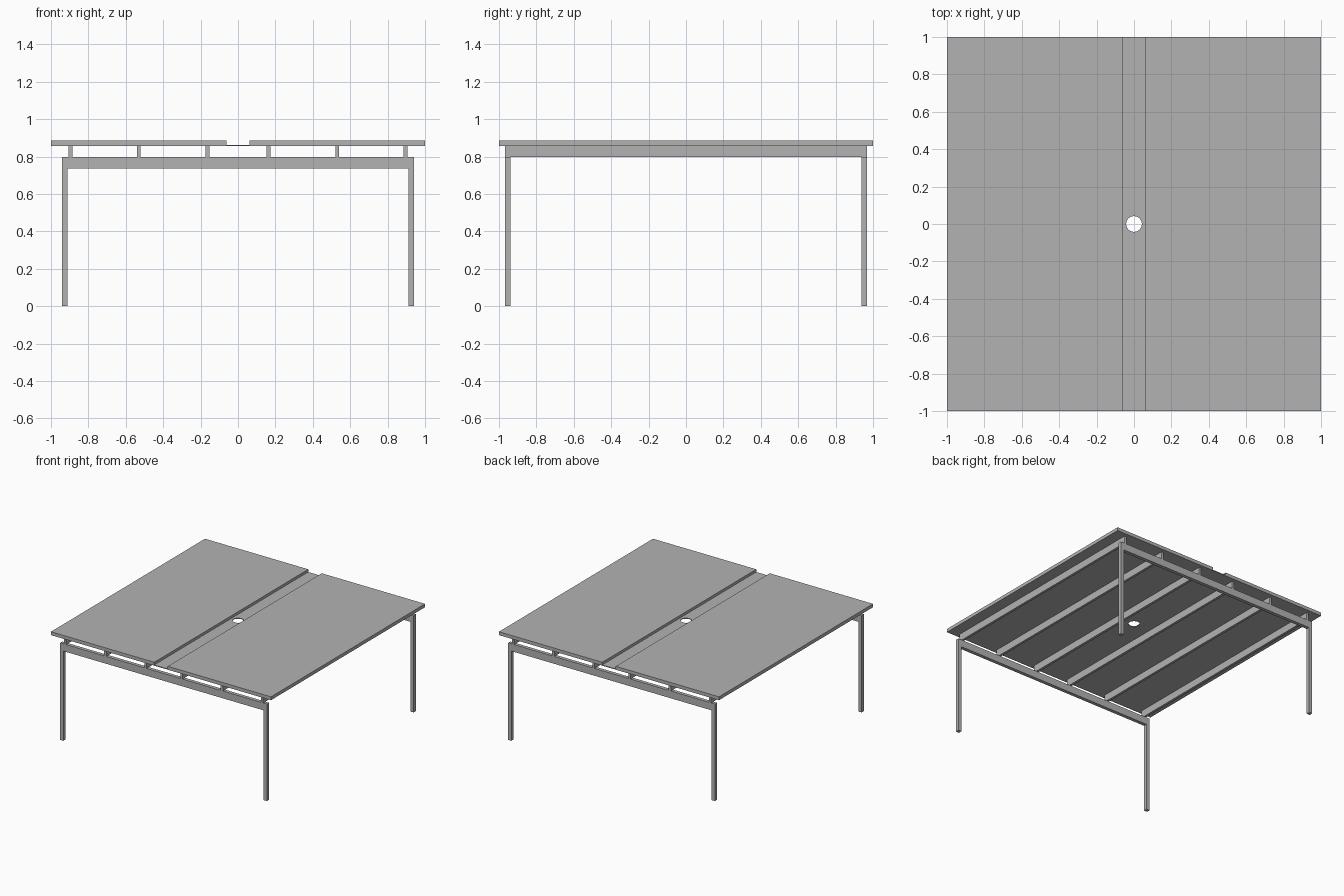
import bpy
import bmesh
from math import cos, sin, tau

cube = bpy.data.objects.get("Cube")
if cube:
    bpy.data.objects.remove(cube, do_unlink=True)

grey = bpy.data.materials.new("plain_grey")
grey.use_nodes = True
grey.diffuse_color = (0.45, 0.45, 0.45, 1)
grey.node_tree.nodes["Principled BSDF"].inputs["Base Color"].default_value = grey.diffuse_color

# Shared heights
TOP, UNDER, RAIL_TOP, RAIL_BOTTOM = 0.885, 0.857, 0.797, 0.737
GROOVE = 0.0615


def add_object(name, bm):
    bmesh.ops.recalc_face_normals(bm, faces=bm.faces)
    mesh = bpy.data.meshes.new(name)
    bm.to_mesh(mesh)
    bm.free()
    mesh.materials.append(grey)
    obj = bpy.data.objects.new(name, mesh)
    bpy.context.collection.objects.link(obj)
    return obj


def box(name, x, y, z):
    """Box from (min, max) ranges on each axis."""
    bm = bmesh.new()
    bmesh.ops.create_cube(bm, size=1)
    for v in bm.verts:
        v.co = [(r[0] + r[1]) / 2 + c * (r[1] - r[0]) for r, c in zip((x, y, z), v.co)]
    return add_object(name, bm)


def span(a, b, sign):
    return tuple(sorted((a * sign, b * sign)))


def ring(bm, points, z):
    verts = [bm.verts.new((x, y, z)) for x, y in points]
    return [bm.edges.new((v, verts[i - 1])) for i, v in enumerate(verts)]


# Recessed centre strip with a round cable hole
bm = bmesh.new()
edges = ring(bm, [(-GROOVE, -1), (GROOVE, -1), (GROOVE, 1), (-GROOVE, 1)], UNDER)
edges += ring(bm, [(0.042 * cos(tau * i / 32), 0.042 * sin(tau * i / 32)) for i in range(32)], UNDER)
bmesh.ops.triangle_fill(bm, edges=edges, use_beauty=True)
base = bm.faces[:]
extruded = bmesh.ops.extrude_face_region(bm, geom=base, use_keep_orig=True)
for v in extruded["geom"]:
    if isinstance(v, bmesh.types.BMVert):
        v.co.z += 0.006
add_object("centre_strip", bm)

for side, sx in (("left", 1), ("right", -1)):
    # Desk panel on each side of the strip
    box(f"{side}_desktop", span(GROOVE, 1, sx), (-1, 1), (UNDER, TOP))

    # Support beams running front to back
    for part, x in (("inner", 0.163), ("middle", 0.53), ("outer", 0.896)):
        box(f"{side}_{part}_beam", span(x - 0.01, x + 0.01, sx),
            (-0.967, 0.967), (RAIL_TOP, UNDER))

    # Square legs
    for end, sy in (("front", -1), ("back", 1)):
        box(f"{end}_{side}_leg", span(0.911, 0.94, sx), span(0.938, 0.967, sy), (0, RAIL_TOP))

# Cross rails between the legs
for end, sy in (("front", -1), ("back", 1)):
    box(f"{end}_rail", (-0.911, 0.911), span(0.938, 0.967, sy), (RAIL_BOTTOM, RAIL_TOP))
